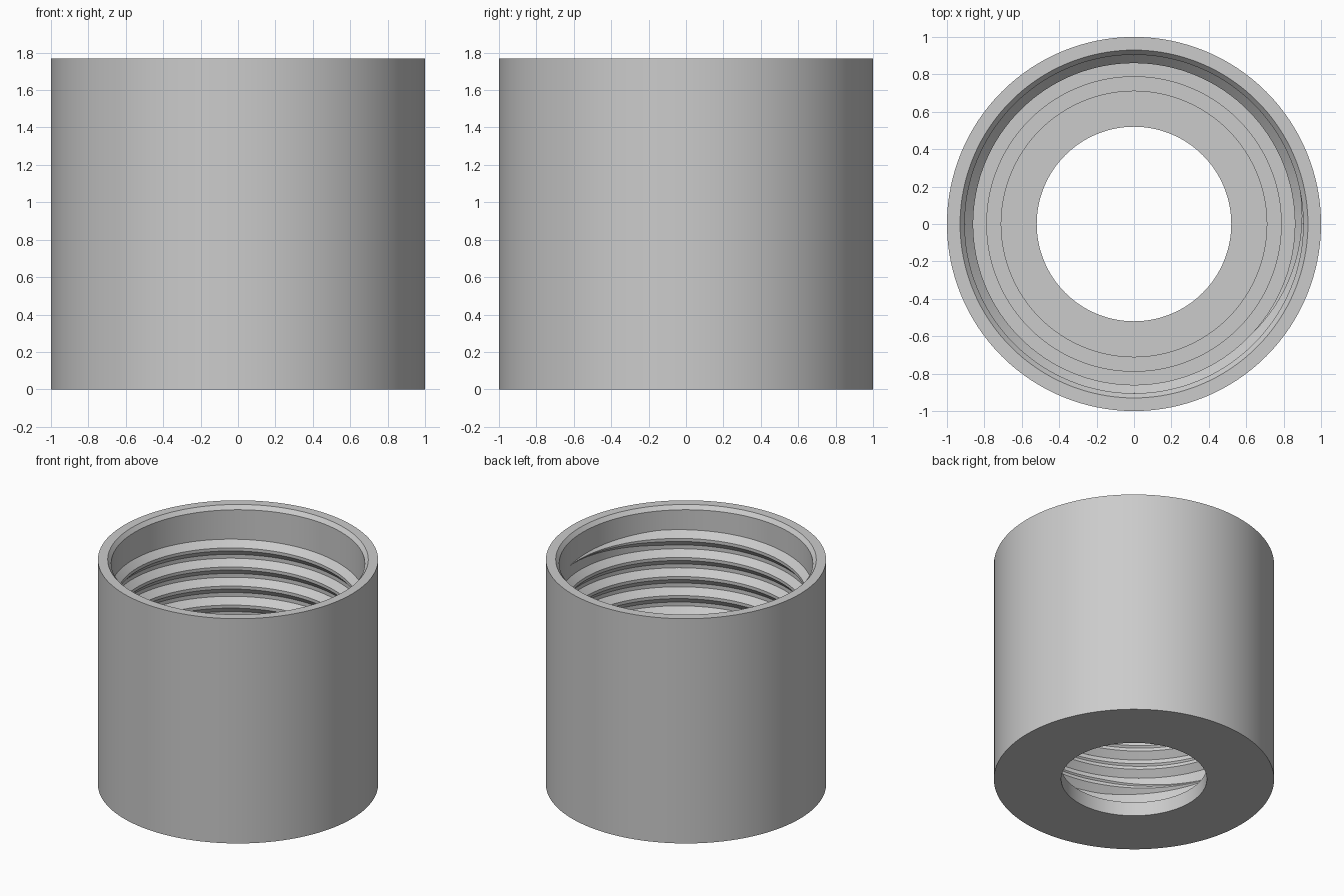
import bpy
import bmesh
import math

SEGMENTS = 128
WALL, CREST = 0.905, 0.86      # inner wall and thread crest radii
PITCH, TURNS = 0.15, 7.5
END_ANGLE, END_Z = math.radians(11), 1.55

cube = bpy.data.objects.get("Cube")
if cube:
    bpy.data.objects.remove(cube)

grey = bpy.data.materials.new("plain_grey")
grey.use_nodes = True
colour = (0.6, 0.6, 0.6, 1)
grey.diffuse_color = colour
grey.node_tree.nodes["Principled BSDF"].inputs["Base Color"].default_value = colour


def sweep(name, sections, closed):
    """Skin a list of closed cross-sections, given as (radius, angle, z) points."""
    bm = bmesh.new()
    rings = [[bm.verts.new((r * math.cos(a), r * math.sin(a), z)) for r, a, z in section]
             for section in sections]
    following = rings[1:] + rings[:1] if closed else rings[1:]
    for ring, after in zip(rings, following):
        for i in range(len(ring)):
            j = (i + 1) % len(ring)
            bm.faces.new((ring[i], after[i], after[j], ring[j]))
    if not closed:
        bm.faces.new(rings[0])
        bm.faces.new(rings[-1])
    bmesh.ops.recalc_face_normals(bm, faces=bm.faces)
    mesh = bpy.data.meshes.new(name)
    bm.to_mesh(mesh)
    bm.free()
    mesh.materials.append(grey)
    obj = bpy.data.objects.new(name, mesh)
    bpy.context.collection.objects.link(obj)
    bpy.ops.object.select_all(action="DESELECT")
    obj.select_set(True)
    bpy.context.view_layer.objects.active = obj
    bpy.ops.object.shade_smooth_by_angle(angle=math.radians(25))
    return obj


# Cap body: outer wall, chamfered rim, floor with raised sealing ring, centre hole
profile = [(0.52, 0), (1, 0), (1, 1.77), (0.93, 1.77), (WALL, 1.74), (WALL, 0.11),
           (0.79, 0.11), (0.79, 0.15), (0.71, 0.15), (0.71, 0.11), (0.52, 0.11)]
angles = [math.tau * i / SEGMENTS for i in range(SEGMENTS)]
sweep("cap_body", [[(r, a, z) for r, z in profile] for a in angles], True)

# Internal screw thread: trapezoid swept up a helix, fading into the wall at both ends
steps = int(TURNS * SEGMENTS)
fade = SEGMENTS * 0.15
thread = []
for i in range(steps + 1):
    turn = (i - steps) / SEGMENTS
    angle = END_ANGLE + math.tau * turn
    z = END_Z + PITCH * turn
    size = max(0.02, min(1, i / fade, (steps - i) / fade))
    crest = WALL - (WALL - CREST) * size
    root = WALL + 0.01
    thread.append([(root, angle, z - 0.06 * size), (WALL, angle, z - 0.06 * size),
                   (crest, angle, z - 0.012 * size), (crest, angle, z + 0.012 * size),
                   (WALL, angle, z + 0.06 * size), (root, angle, z + 0.06 * size)])
sweep("screw_thread", thread, False)
